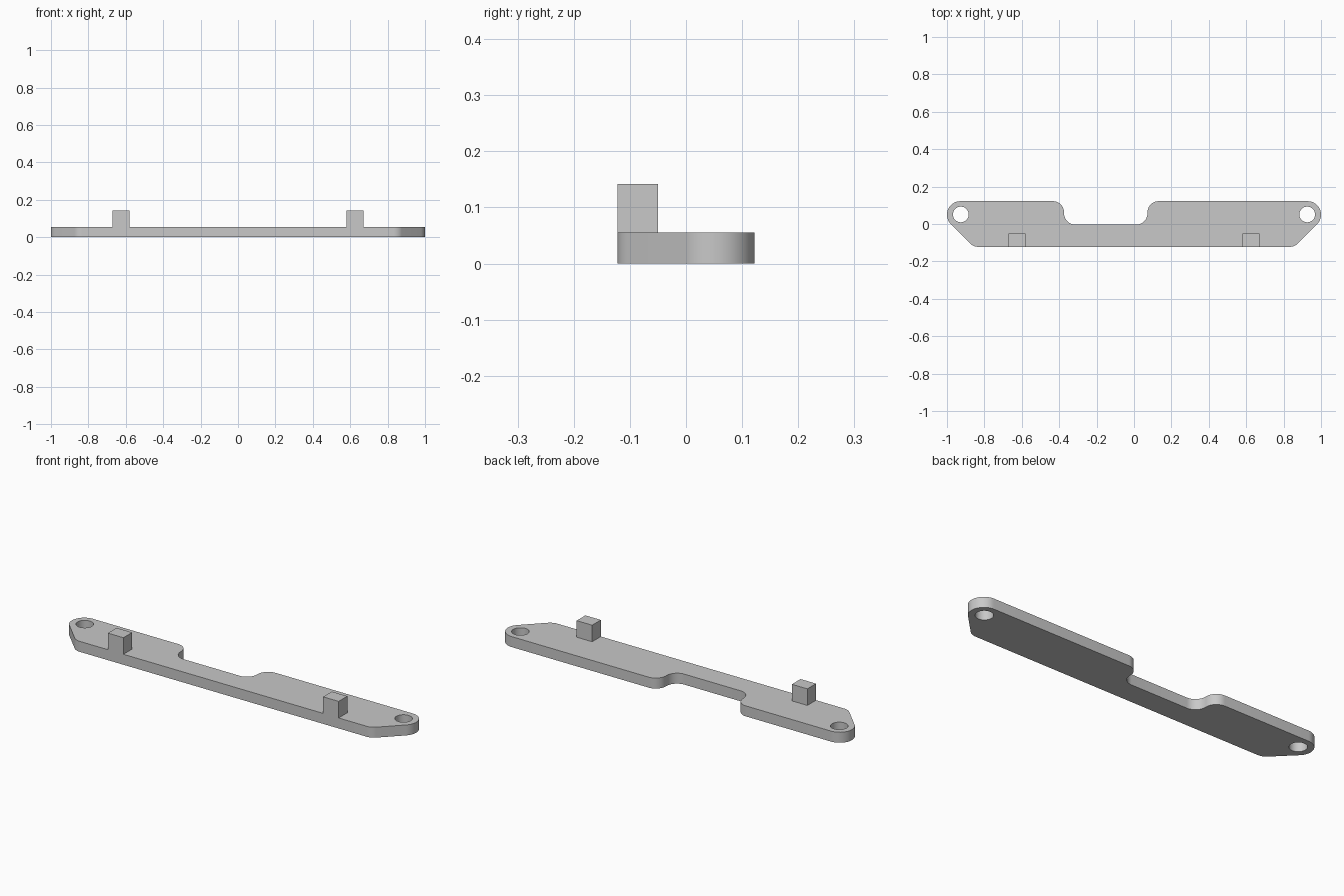
import bpy
import bmesh
from math import cos, sin, pi, radians
from mathutils import Vector

cube = bpy.data.objects.get("Cube")
if cube:
    bpy.data.objects.remove(cube, do_unlink=True)

THICK, FRONT, BACK = 0.055, -0.122, 0.122

grey = bpy.data.materials.new("plain_grey")
grey.use_nodes = True
colour = (0.58, 0.58, 0.58, 1)
grey.diffuse_color = colour
grey.node_tree.nodes["Principled BSDF"].inputs["Base Color"].default_value = colour


def fillet(corners, steps=12):
    """Round each (x, y, radius) corner of a closed outline."""
    points = []
    for i, (x, y, r) in enumerate(corners):
        here = Vector((x, y))
        a = (Vector(corners[i - 1][:2]) - here).normalized()
        b = (Vector(corners[(i + 1) % len(corners)][:2]) - here).normalized()
        half = a.angle(b) / 2
        centre = here + (a + b).normalized() * (r / sin(half))
        start = (here + a * (r / sin(half) * cos(half)) - centre).normalized()
        end = (here + b * (r / sin(half) * cos(half)) - centre).normalized()
        for k in range(steps + 1):
            points.append(centre + start.slerp(end, k / steps) * r)
    return points


def finish(bm, name):
    bmesh.ops.recalc_face_normals(bm, faces=bm.faces)
    mesh = bpy.data.meshes.new(name)
    bm.to_mesh(mesh)
    bm.free()
    mesh.materials.append(grey)
    obj = bpy.data.objects.new(name, mesh)
    bpy.context.collection.objects.link(obj)
    return obj


# Plate outline: rounded, chamfered ends and an off-centre notch at the back
END, NOTCH = 0.072, 0.06
outline = fillet([
    (-0.858, FRONT, 0.06), (0.858, FRONT, 0.06),
    (1, 0.02, END), (1, BACK, END),
    (0.072, BACK, NOTCH), (0.072, -0.003, NOTCH),
    (-0.374, -0.003, NOTCH), (-0.374, BACK, NOTCH),
    (-1, BACK, END), (-1, 0.02, END),
])
loops = [outline]

# Screw hole at each end
for side in (-1, 1):
    loops.append([Vector((side * 0.926 + 0.042 * cos(t), 0.051 + 0.042 * sin(t)))
                  for t in (2 * pi * k / 40 for k in range(40))])

bm = bmesh.new()
for loop in loops:
    verts = [bm.verts.new((p.x, p.y, 0)) for p in loop]
    for i, v in enumerate(verts):
        bm.edges.new((verts[i - 1], v))
bmesh.ops.triangle_fill(bm, edges=bm.edges[:], use_beauty=True, normal=(0, 0, 1))
grown = bmesh.ops.extrude_face_region(bm, geom=bm.faces[:], use_keep_orig=True)
top = [g for g in grown["geom"] if isinstance(g, bmesh.types.BMVert)]
bmesh.ops.translate(bm, verts=top, vec=(0, 0, THICK))
plate = finish(bm, "mounting_plate")
bpy.context.view_layer.objects.active = plate
plate.select_set(True)
bpy.ops.object.shade_smooth_by_angle(angle=radians(30))

# Square pegs, flush with the front edge
PEG_TOP, PEG_BACK = 0.142, -0.05
for side, name in ((-1, "right_peg"), (1, "left_peg")):
    bm = bmesh.new()
    bmesh.ops.create_cube(bm, size=1)
    bmesh.ops.scale(bm, verts=bm.verts,
                    vec=(0.09, PEG_BACK - FRONT, PEG_TOP - THICK))
    bmesh.ops.translate(bm, verts=bm.verts,
                        vec=(side * 0.625, (FRONT + PEG_BACK) / 2, (PEG_TOP + THICK) / 2))
    finish(bm, name)
